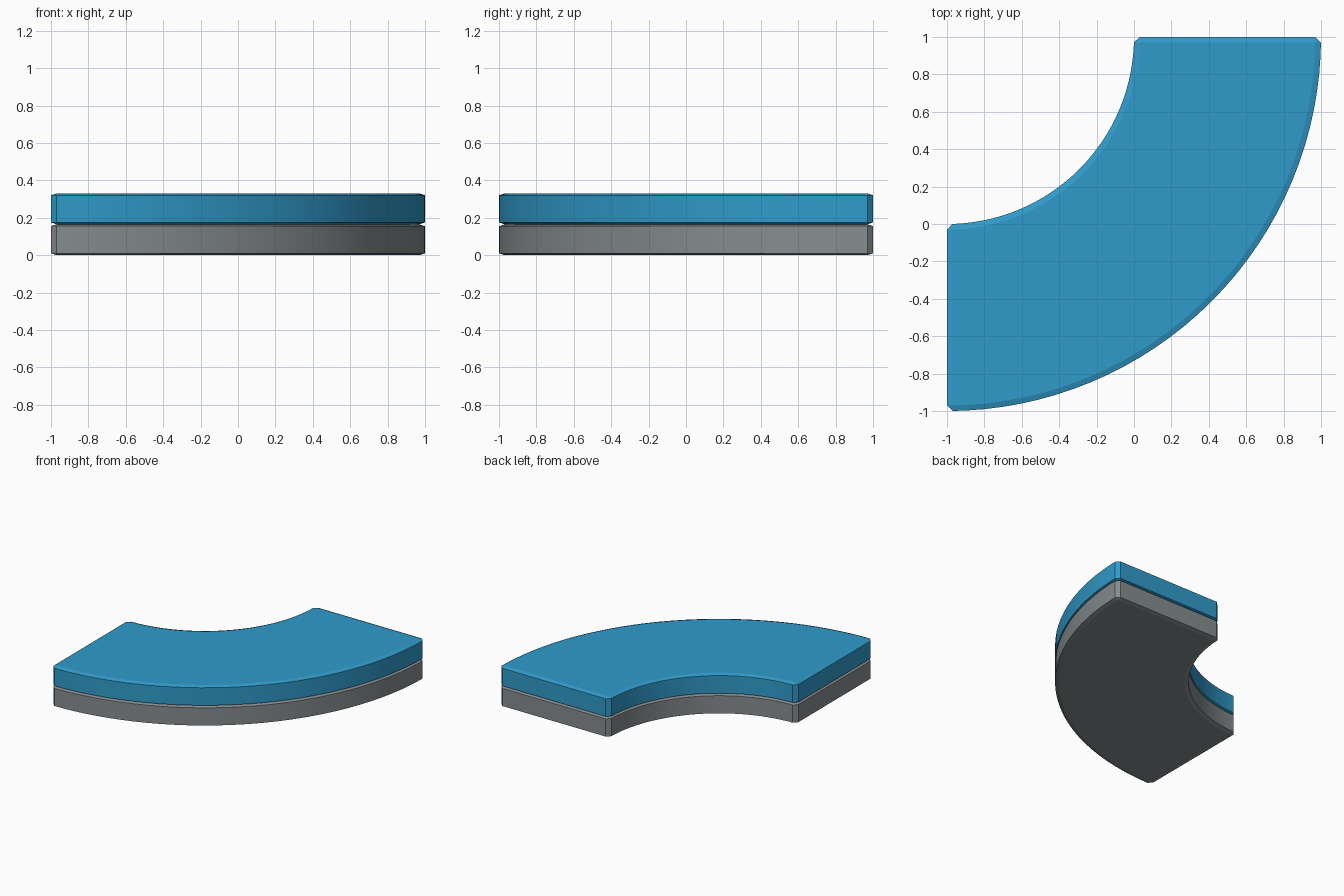
import bpy, bmesh, math
from mathutils import Vector

if "Cube" in bpy.data.objects:
    bpy.data.objects.remove(bpy.data.objects["Cube"])

SEGMENTS = 32
HEIGHT = 0.165     # height of each slab
STRETCH = 3.0      # slabs are bevelled tall, then squashed, so the bevel is 0.03 wide and 0.01 high


def make_material(name, rgb):
    mat = bpy.data.materials.new(name)
    mat.diffuse_color = (*rgb, 1.0)
    mat.use_nodes = True
    mat.node_tree.nodes["Principled BSDF"].inputs["Base Color"].default_value = mat.diffuse_color
    return mat


def curved_slab(name, z0, mat):
    """Quarter ring around (-1, 1), radii 1 to 2, with chamfered edges."""
    bm = bmesh.new()
    rings = []
    for i in range(SEGMENTS + 1):
        a = math.radians(-90 + 90 * i / SEGMENTS)
        rings.append([bm.verts.new((-1 + r * math.cos(a), 1 + r * math.sin(a), z))
                      for r, z in ((1, 0), (2, 0), (2, HEIGHT * STRETCH), (1, HEIGHT * STRETCH))])
    for a, b in zip(rings, rings[1:]):
        for k in range(4):
            j = (k + 1) % 4
            bm.faces.new((a[k], a[j], b[j], b[k]))
    bm.faces.new(rings[0])
    bm.faces.new(rings[-1])
    bmesh.ops.recalc_face_normals(bm, faces=bm.faces)

    # chamfer every hard edge
    hard = [e for e in bm.edges if e.calc_face_angle(0) > math.radians(40)]
    bmesh.ops.bevel(bm, geom=hard, offset=0.03, offset_type='OFFSET',
                    segments=1, profile=0.5, affect='EDGES', clamp_overlap=False)
    bmesh.ops.scale(bm, vec=Vector((1, 1, 1 / STRETCH)), verts=bm.verts)
    bmesh.ops.translate(bm, vec=(0, 0, z0), verts=bm.verts)
    bmesh.ops.recalc_face_normals(bm, faces=bm.faces)

    # smooth along the arcs, crisp at the chamfers
    for f in bm.faces:
        f.smooth = True
    for e in bm.edges:
        e.smooth = e.calc_face_angle(0) < math.radians(12)

    mesh = bpy.data.meshes.new(name)
    bm.to_mesh(mesh)
    bm.free()
    mesh.materials.append(mat)
    obj = bpy.data.objects.new(name, mesh)
    bpy.context.collection.objects.link(obj)
    return obj


grey = make_material("grey", (0.24, 0.265, 0.275))
blue = make_material("blue", (0.03, 0.33, 0.60))

curved_slab("lower_slab", 0.0, grey)
curved_slab("upper_slab", HEIGHT, blue)
